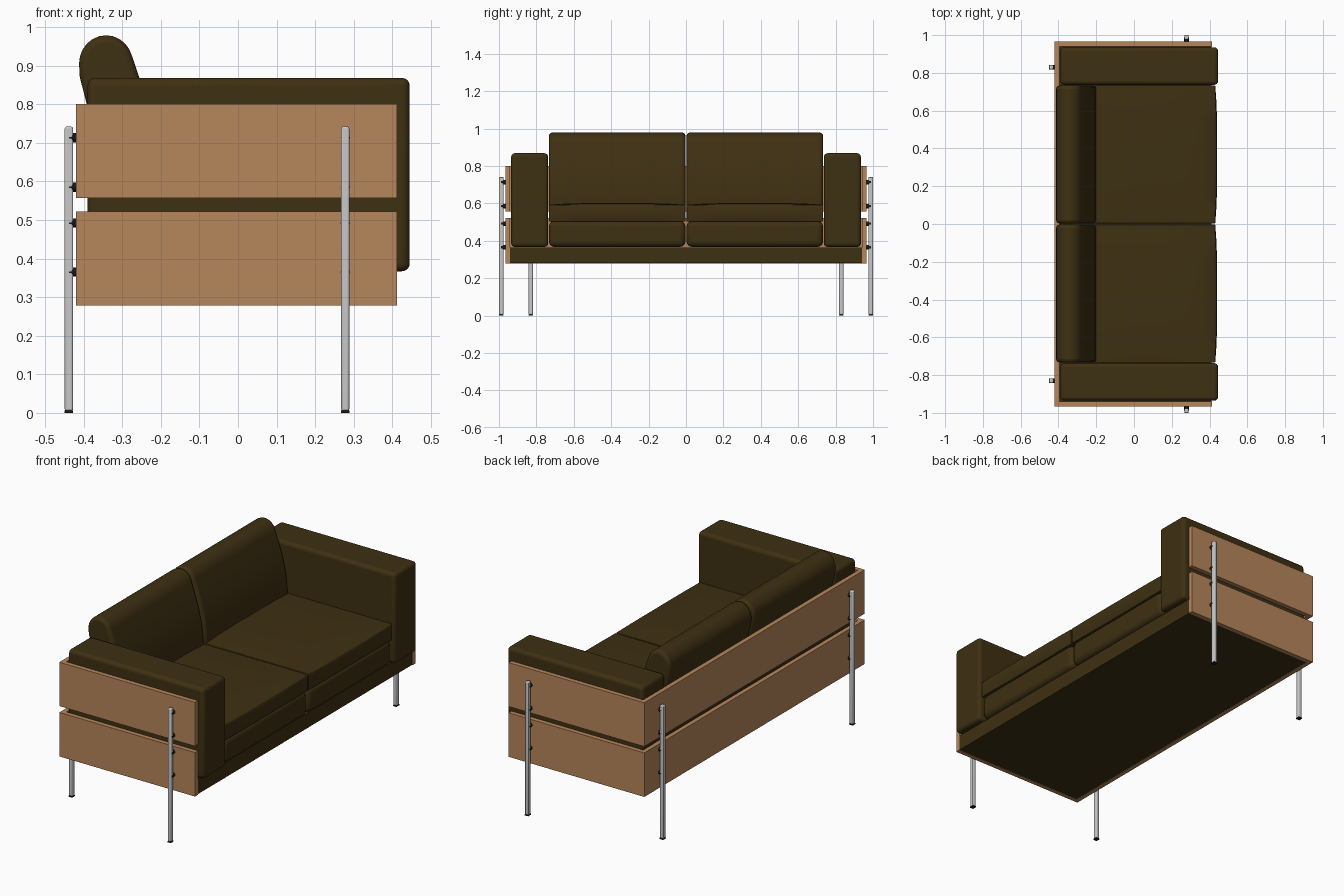
import bpy, bmesh, math
from mathutils import Vector, Matrix

old = bpy.data.objects.get("Cube")
if old:
    bpy.data.objects.remove(old, do_unlink=True)


def material(name, color, rough, metal=0.0):
    m = bpy.data.materials.new(name)
    m.use_nodes = True
    m.diffuse_color = (*color, 1)
    node = m.node_tree.nodes["Principled BSDF"]
    node.inputs["Base Color"].default_value = (*color, 1)
    node.inputs["Roughness"].default_value = rough
    node.inputs["Metallic"].default_value = metal
    return m


LEATHER = material("dark brown leather", (0.048, 0.029, 0.006), 0.5)
WOOD = material("light wood", (0.47, 0.24, 0.105), 0.6)
STEEL = material("grey steel", (0.58, 0.58, 0.58), 0.4)
RUBBER = material("black rubber", (0.01, 0.009, 0.008), 0.8)


def finish(name, bm, mat, bevel=0.0, segments=3, smooth=False):
    """Turn a bmesh into an object, with an optional rounded edge."""
    bmesh.ops.recalc_face_normals(bm, faces=bm.faces[:])
    mesh = bpy.data.meshes.new(name)
    bm.to_mesh(mesh)
    bm.free()
    mesh.materials.append(mat)
    obj = bpy.data.objects.new(name, mesh)
    bpy.context.collection.objects.link(obj)
    if bevel:
        mod = obj.modifiers.new("Rounded edges", "BEVEL")
        mod.width, mod.segments = bevel, segments
        mod.limit_method, mod.angle_limit = "ANGLE", math.radians(40)
    if smooth:
        bpy.ops.object.select_all(action="DESELECT")
        obj.select_set(True)
        bpy.context.view_layer.objects.active = obj
        bpy.ops.object.shade_smooth_by_angle(angle=math.radians(50))
    return obj


def box(name, low, high, mat, bevel=0.0, segments=3, smooth=False, crown=0.0):
    """Box between two corners; crown puffs up the top and front like stuffing."""
    low, high = Vector(low), Vector(high)
    size, mid = high - low, (low + high) / 2
    bm = bmesh.new()
    bmesh.ops.create_cube(bm, size=2)
    if crown:
        bmesh.ops.subdivide_edges(bm, edges=bm.edges[:], cuts=7, use_grid_fill=True)
    for v in bm.verts:
        u = v.co.copy()
        v.co = Vector(mid[i] + u[i] * size[i] / 2 for i in range(3))
        if crown and u.z > 0.99:
            v.co.z -= crown * (1 - (1 - u.x ** 4) * (1 - u.y ** 4))
        if crown and u.x > 0.99:
            v.co.x -= crown * (1 - (1 - u.y ** 4) * (1 - u.z ** 2))
    return finish(name, bm, mat, bevel, segments, smooth)


def sweep(name, profile, y0, y1, mat, bevel):
    """Extrude an x-z profile along y with rounded ends."""
    bm = bmesh.new()
    face = bm.faces.new([bm.verts.new((x, y0, z)) for x, z in profile])
    extruded = bmesh.ops.extrude_face_region(bm, geom=[face])["geom"]
    moved = [v for v in extruded if isinstance(v, bmesh.types.BMVert)]
    bmesh.ops.translate(bm, verts=moved, vec=(0, y1 - y0, 0))
    return finish(name, bm, mat, bevel, 3, True)


def rod(name, start, end, radius, mat):
    start, end = Vector(start), Vector(end)
    axis = end - start
    bm = bmesh.new()
    turn = axis.to_track_quat("Z", "Y").to_matrix().to_4x4()
    bmesh.ops.create_cone(bm, cap_ends=True, segments=12, radius1=radius,
                          radius2=radius, depth=axis.length,
                          matrix=Matrix.Translation((start + end) / 2) @ turn)
    return finish(name, bm, mat, smooth=True)


# Base platform
box("base", (-0.395, -0.94, 0.28), (0.41, 0.94, 0.365), LEATHER)

# Wooden boards: two rows around the back and sides
for row, z0, z1 in (("lower", 0.278, 0.522), ("upper", 0.557, 0.80)):
    box(row + "_back_board", (-0.42, -0.965, z0), (-0.395, 0.965, z1), WOOD)
    for side, s in (("left", 1), ("right", -1)):
        ys = sorted((s * 0.94, s * 0.965))
        box(f"{row}_{side}_board", (-0.395, ys[0], z0), (0.412, ys[1], z1), WOOD)

# Back cushion cross-section: leaning front, domed top
cx, cz, r = -0.342, 0.905, 0.07
dome = [(cx + r * math.cos(math.radians(a)), cz + r * 1.05 * math.sin(math.radians(a)))
        for a in range(15, 181, 15)]
back_profile = [(-0.385, 0.5), (-0.21, 0.5), (-0.2, 0.6), (-0.21, 0.7),
                (-0.233, 0.8), (-0.258, 0.875)] + dome + [(-0.41, 0.87), (-0.392, 0.8)]

for side, s in (("left", 1), ("right", -1)):
    # Arms
    ys = sorted((s * 0.737, s * 0.935))
    box(side + "_arm", (-0.39, ys[0], 0.367), (0.445, ys[1], 0.868), LEATHER, 0.02, 4, True)

    # Seat and back cushions
    ys = sorted((s * 0.003, s * 0.733))
    box(side + "_lower_cushion", (-0.385, ys[0], 0.367), (0.43, ys[1], 0.506),
        LEATHER, 0.03, 4, True)
    box(side + "_seat_cushion", (-0.385, ys[0], 0.502), (0.44, ys[1], 0.602),
        LEATHER, 0.022, 4, True, crown=0.01)
    sweep(side + "_back_cushion", back_profile, ys[0], ys[1], LEATHER, 0.018)

    # Legs, feet and the spacers that hold the boards
    for place, x, y, out in (("front", 0.278, s * 0.988, (0, s)),
                             ("back", -0.438, s * 0.83, (-1, 0))):
        hx, hy = (0.0105, 0.012) if place == "front" else (0.011, 0.0115)
        name = f"{side}_{place}"
        box(name + "_leg", (x - hx, y - hy, 0.005), (x + hx, y + hy, 0.742),
            STEEL, 0.005, 2, True)
        box(name + "_foot", (x - hx, y - hy, 0), (x + hx, y + hy, 0.006), RUBBER)
        for n, z in enumerate((0.365, 0.492, 0.585, 0.713)):
            inner = (x - out[0] * 0.02, y - out[1] * 0.025, z)
            rod(f"{name}_spacer_{n + 1}", inner, (x, y, z), 0.012, RUBBER)
